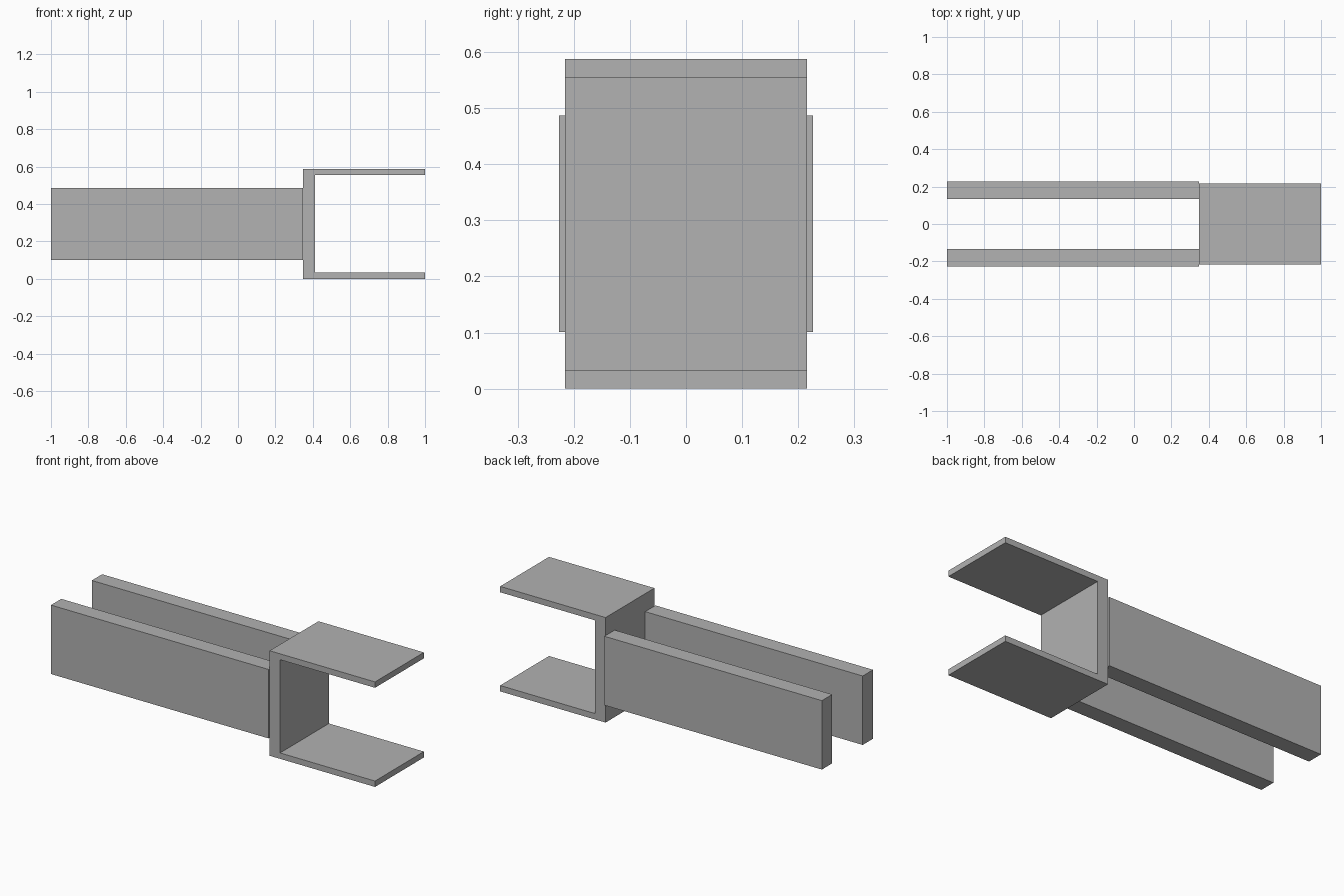
import bpy
import bmesh

cube = bpy.data.objects.get("Cube")
if cube:
    bpy.data.objects.remove(cube, do_unlink=True)

grey = bpy.data.materials.new("plain grey")
grey.use_nodes = True
colour = (0.445, 0.445, 0.445, 1)
grey.diffuse_color = colour
grey.node_tree.nodes["Principled BSDF"].inputs["Base Color"].default_value = colour


def extrude_profile(name, profile, y_min, y_max):
    """Extrude an x-z outline along y into a solid."""
    bm = bmesh.new()
    face = bm.faces.new([bm.verts.new((x, y_min, z)) for x, z in profile])
    result = bmesh.ops.extrude_face_region(bm, geom=[face])
    verts = [v for v in result["geom"] if isinstance(v, bmesh.types.BMVert)]
    bmesh.ops.translate(bm, verts=verts, vec=(0, y_max - y_min, 0))
    bmesh.ops.recalc_face_normals(bm, faces=bm.faces)
    mesh = bpy.data.meshes.new(name)
    bm.to_mesh(mesh)
    bm.free()
    mesh.materials.append(grey)
    obj = bpy.data.objects.new(name, mesh)
    bpy.context.scene.collection.objects.link(obj)
    return obj


# Shared dimensions
joint, wall_end, tip = 0.347, 0.412, 1.0
height, flange = 0.588, 0.033
bar_low, bar_high = 0.101, 0.487

# U-shaped bracket, open towards +x
extrude_profile("channel_bracket", [
    (joint, 0), (tip, 0), (tip, flange), (wall_end, flange),
    (wall_end, height - flange), (tip, height - flange),
    (tip, height), (joint, height)], -0.216, 0.216)

# Pair of parallel bars behind the bracket
bar = [(-1, bar_low), (joint, bar_low), (joint, bar_high), (-1, bar_high)]
extrude_profile("front_bar", bar, -0.226, -0.135)
extrude_profile("back_bar", bar, 0.135, 0.226)
